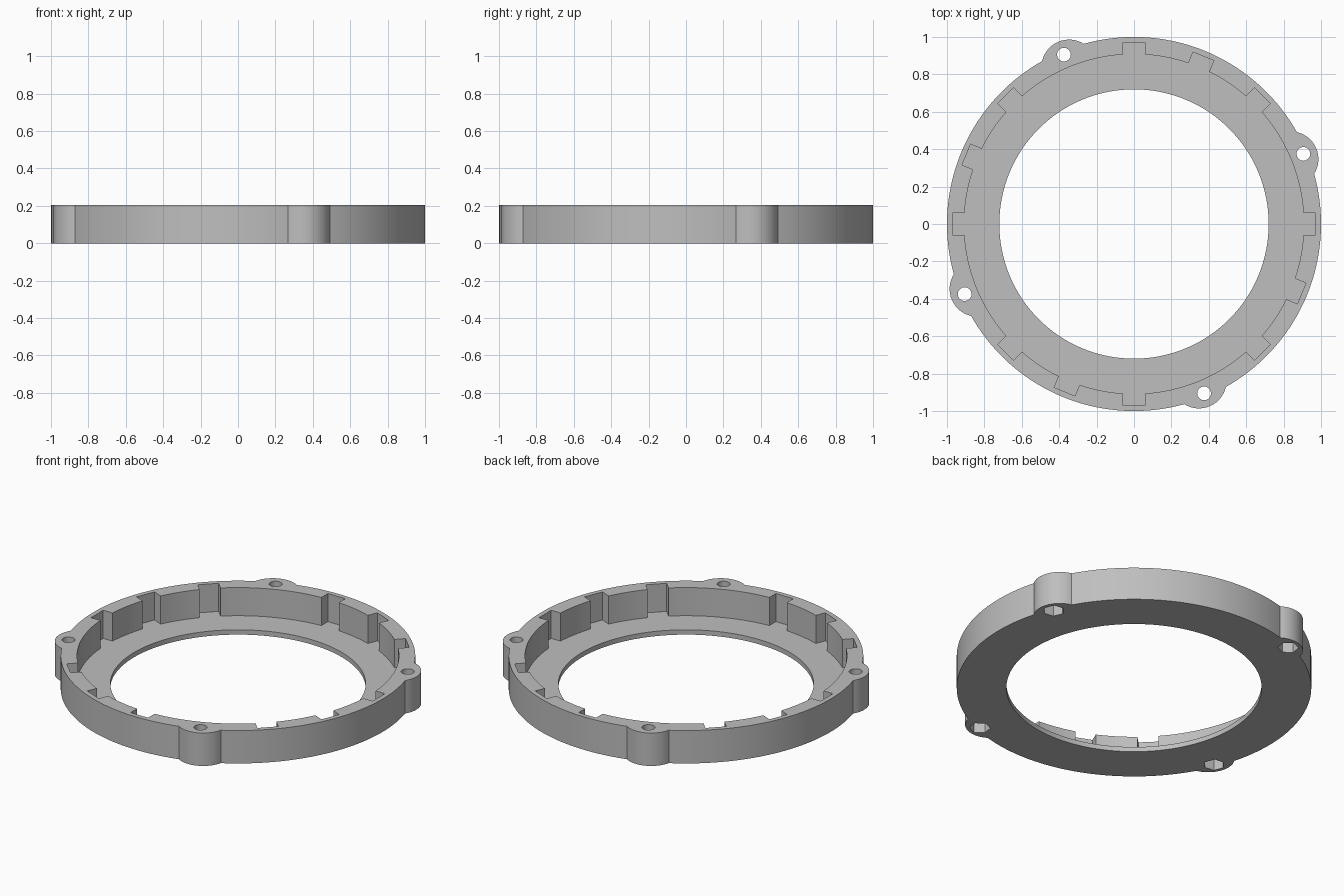
import bpy, bmesh, math
from math import cos, sin, pi, radians

if "Cube" in bpy.data.objects:
    bpy.data.objects.remove(bpy.data.objects["Cube"])

HEIGHT, FLOOR = 0.205, 0.03
EAR_ANGLES = [radians(22.5 + 90 * k) for k in range(4)]
NOTCH_ANGLES = sorted(radians(a + 90 * k) for k in range(4) for a in (0, 45, 67.5))

grey = bpy.data.materials.new("plain_grey")
grey.diffuse_color = (0.52, 0.52, 0.52, 1)
grey.use_nodes = True
grey.node_tree.nodes["Principled BSDF"].inputs["Base Color"].default_value = grey.diffuse_color


def turn(x, y, a):
    return (x * cos(a) - y * sin(a), x * sin(a) + y * cos(a))


def arc(r, a0, a1, n, cx=0.0):
    """Points on an arc whose centre lies at (cx, 0)."""
    return [(cx + r * cos(a0 + (a1 - a0) * i / n), r * sin(a0 + (a1 - a0) * i / n))
            for i in range(n + 1)]


def circle(r, n, cx=0.0, phase=0.0):
    return arc(r, phase, phase + 2 * pi, n, cx)[:-1]


def prism(name, outlines, z0, z1):
    """Extrude closed outlines between two heights."""
    bm = bmesh.new()
    for pts in outlines:
        face = bm.faces.new([bm.verts.new((x, y, z0)) for x, y in pts])
        top = bmesh.ops.extrude_face_region(bm, geom=[face])["geom"]
        for v in top:
            if isinstance(v, bmesh.types.BMVert):
                v.co.z = z1
    bmesh.ops.recalc_face_normals(bm, faces=bm.faces)
    me = bpy.data.meshes.new(name)
    bm.to_mesh(me)
    bm.free()
    me.materials.append(grey)
    ob = bpy.data.objects.new(name, me)
    bpy.context.collection.objects.link(ob)
    return ob


def outline_with(features, angles, r, half):
    """Circle of radius r, interrupted by a feature at each angle."""
    pts = []
    for i, a in enumerate(angles):
        nxt = angles[(i + 1) % len(angles)] + (2 * pi if i == len(angles) - 1 else 0)
        pts += [turn(x, y, a) for x, y in features]
        n = max(4, round((nxt - a) / radians(2.5)))
        pts += arc(r, a + half, nxt - half, n)[1:-1]
    return pts


# Outer wall with four rounded screw ears
EAR_D, EAR_R = 0.907, 0.148
ear_half = math.acos((1 + EAR_D ** 2 - EAR_R ** 2) / (2 * EAR_D))
ear_sweep = math.atan2(sin(ear_half), cos(ear_half) - EAR_D)
ear = arc(EAR_R, -ear_sweep, ear_sweep, 16, EAR_D)
ring = prism("ring_housing", [outline_with(ear, EAR_ANGLES, 1.0, ear_half)], 0, HEIGHT)

# Recess with twelve square notches
REC_R, NOTCH_R, NOTCH_W = 0.908, 0.97, 0.06
notch_half = math.asin(NOTCH_W / REC_R)
inner = REC_R * cos(notch_half)
notch = [(inner, -NOTCH_W), (NOTCH_R, -NOTCH_W), (NOTCH_R, NOTCH_W), (inner, NOTCH_W)]
recess = prism("recess_cutter", [outline_with(notch, NOTCH_ANGLES, REC_R, notch_half)], FLOOR, 0.4)

# Central bore, screw holes and hexagonal nut pockets
bore = prism("bore_cutter", [circle(0.72, 128)], -0.2, 0.4)
holes = prism("hole_cutter", [[turn(x, y, a) for x, y in circle(0.037, 16, 0.98)]
                              for a in EAR_ANGLES], -0.2, 0.4)
pockets = prism("nut_pocket_cutter", [[turn(x, y, a) for x, y in circle(0.06, 6, 0.98, pi / 6)]
                                      for a in EAR_ANGLES], -0.2, 0.09)

bpy.context.view_layer.objects.active = ring
for cutter in (recess, bore, holes, pockets):
    mod = ring.modifiers.new(cutter.name, 'BOOLEAN')
    mod.operation, mod.solver, mod.object = 'DIFFERENCE', 'EXACT', cutter
    bpy.ops.object.modifier_apply(modifier=mod.name)
    bpy.data.objects.remove(cutter)

# Smooth the curved walls, keep the edges crisp
bpy.ops.object.select_all(action='DESELECT')
ring.select_set(True)
bpy.ops.object.shade_smooth_by_angle(angle=radians(28))
